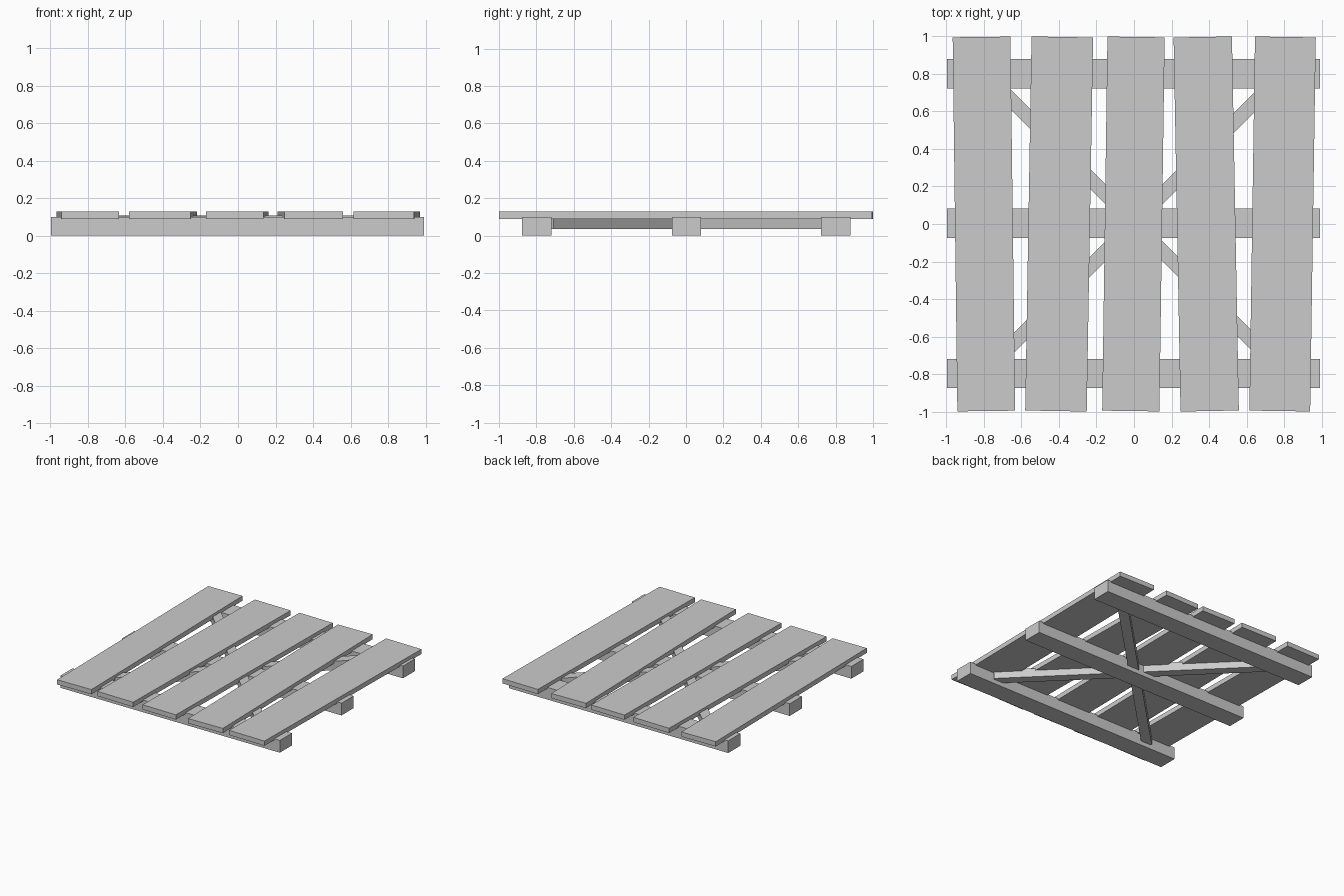
import bpy
import math

cube = bpy.data.objects.get("Cube")
if cube:
    bpy.data.objects.remove(cube, do_unlink=True)

# Single plain grey for all timber
grey = bpy.data.materials.new("plain_grey")
grey.use_nodes = True
colour = (0.6, 0.6, 0.6, 1)
grey.diffuse_color = colour
grey.node_tree.nodes["Principled BSDF"].inputs["Base Color"].default_value = colour


def timber(name, centre, size, turn=0.0):
    """Box of the given size, turned about the vertical axis."""
    bpy.ops.mesh.primitive_cube_add(size=1, location=centre, rotation=(0, 0, turn))
    obj = bpy.context.object
    obj.name = name
    obj.scale = size
    bpy.ops.object.transform_apply(location=False, rotation=False, scale=True)
    obj.data.materials.append(grey)
    return obj


# Cross rails resting on the ground
for label, y in (("front", -0.797), ("middle", 0.003), ("back", 0.8)):
    timber(label + "_rail", (-0.003, y, 0.05), (1.99, 0.157, 0.1))

# Diagonal braces crossing beneath the planks
for label, side in (("left", 1), ("right", -1)):
    timber(label + "_brace", (0, 0.006, 0.071), (2.1, 0.076, 0.072), side * math.pi / 4)

# Slightly crooked deck planks: centre x, width, sideways drift front to back
planks = [
    (-0.8, 0.308, -0.025),
    (-0.399, 0.328, 0.034),
    (-0.003, 0.305, 0.028),
    (0.385, 0.311, -0.037),
    (0.792, 0.324, 0.03),
]
for i, (x, width, drift) in enumerate(planks, 1):
    timber(f"deck_plank_{i}", (x, 0, 0.109), (width, 1.994, 0.039), -math.atan(drift / 2))
